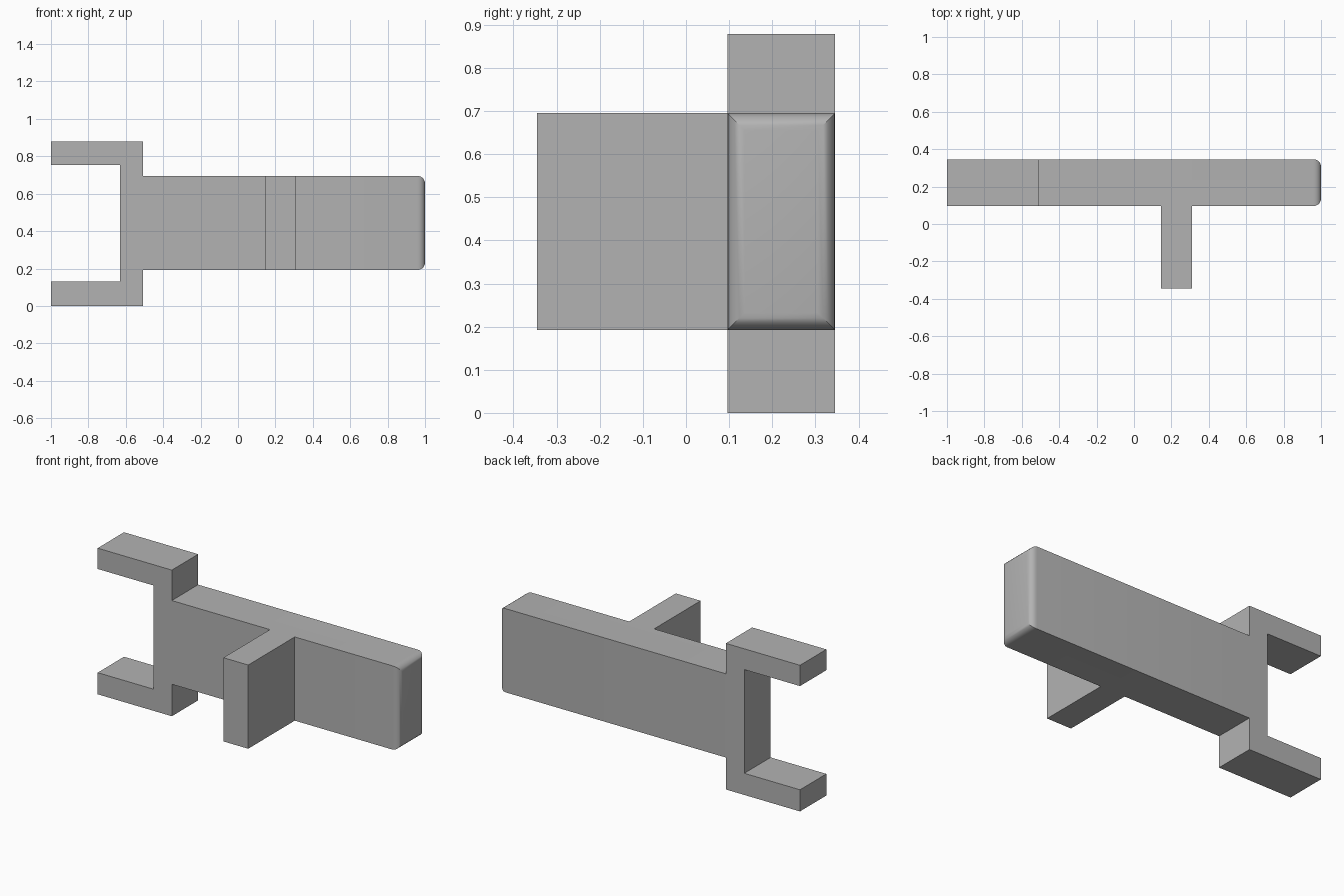
import bpy, bmesh
from math import radians
from mathutils import Vector

cube = bpy.data.objects.get("Cube")
if cube:
    bpy.data.objects.remove(cube, do_unlink=True)

grey = bpy.data.materials.new("plain grey")
grey.use_nodes = True
colour = (0.45, 0.45, 0.45, 1)
grey.diffuse_color = colour
grey.node_tree.nodes["Principled BSDF"].inputs["Base Color"].default_value = colour

BACK, FRONT, NOSE = 0.346, 0.096, -0.346    # depths along y
LOW, HIGH, TOP = 0.192, 0.695, 0.878        # heights along z
JOIN, END = -0.507, 1.0                     # rail ends along x


def prism(name, points, direction, round_end=False):
    """Extrude a closed profile; leave it open where the rail meets the fork."""
    bm = bmesh.new()
    face = bm.faces.new([bm.verts.new(p) for p in points])
    extruded = bmesh.ops.extrude_face_region(bm, geom=[face], use_keep_orig=True)
    moved = [v for v in extruded["geom"] if isinstance(v, bmesh.types.BMVert)]
    bmesh.ops.translate(bm, verts=moved, vec=Vector(direction))
    bmesh.ops.recalc_face_normals(bm, faces=bm.faces)
    # Remove the hidden joint face
    joint = [f for f in bm.faces
             if all(abs(v.co.x - JOIN) < 1e-4 and LOW - 1e-4 < v.co.z < HIGH + 1e-4
                    for v in f.verts)]
    bmesh.ops.delete(bm, geom=joint, context="FACES_ONLY")
    # Round the four edges of the rail's far end
    if round_end:
        edges = [e for e in bm.edges if all(v.co.x > END - 1e-4 for v in e.verts)]
        bmesh.ops.bevel(bm, geom=edges, offset=0.04, segments=5,
                        profile=0.5, affect="EDGES")
    mesh = bpy.data.meshes.new(name)
    bm.to_mesh(mesh)
    bm.free()
    mesh.materials.append(grey)
    obj = bpy.data.objects.new(name, mesh)
    bpy.context.collection.objects.link(obj)
    bpy.ops.object.select_all(action="DESELECT")
    obj.select_set(True)
    bpy.context.view_layer.objects.active = obj
    bpy.ops.object.shade_smooth_by_angle(angle=radians(30))
    return obj


# Rail with its forward stem: a T-shaped plan
plan = [(JOIN, BACK), (JOIN, FRONT), (0.145, FRONT), (0.145, NOSE),
        (0.31, NOSE), (0.31, FRONT), (END, FRONT), (END, BACK)]
prism("rail_with_stem", [(x, y, LOW) for x, y in plan],
      (0, 0, HIGH - LOW), round_end=True)

# Fork: a C-shaped outline, mirrored about mid height
upper = [(JOIN, HIGH), (JOIN, TOP), (-1, TOP), (-1, 0.753), (-0.63, 0.753)]
lower = [(-0.63, 0.13), (-1, 0.13), (-1, 0), (JOIN, 0), (JOIN, LOW)]
prism("fork", [(x, FRONT, z) for x, z in upper + lower], (0, BACK - FRONT, 0))
